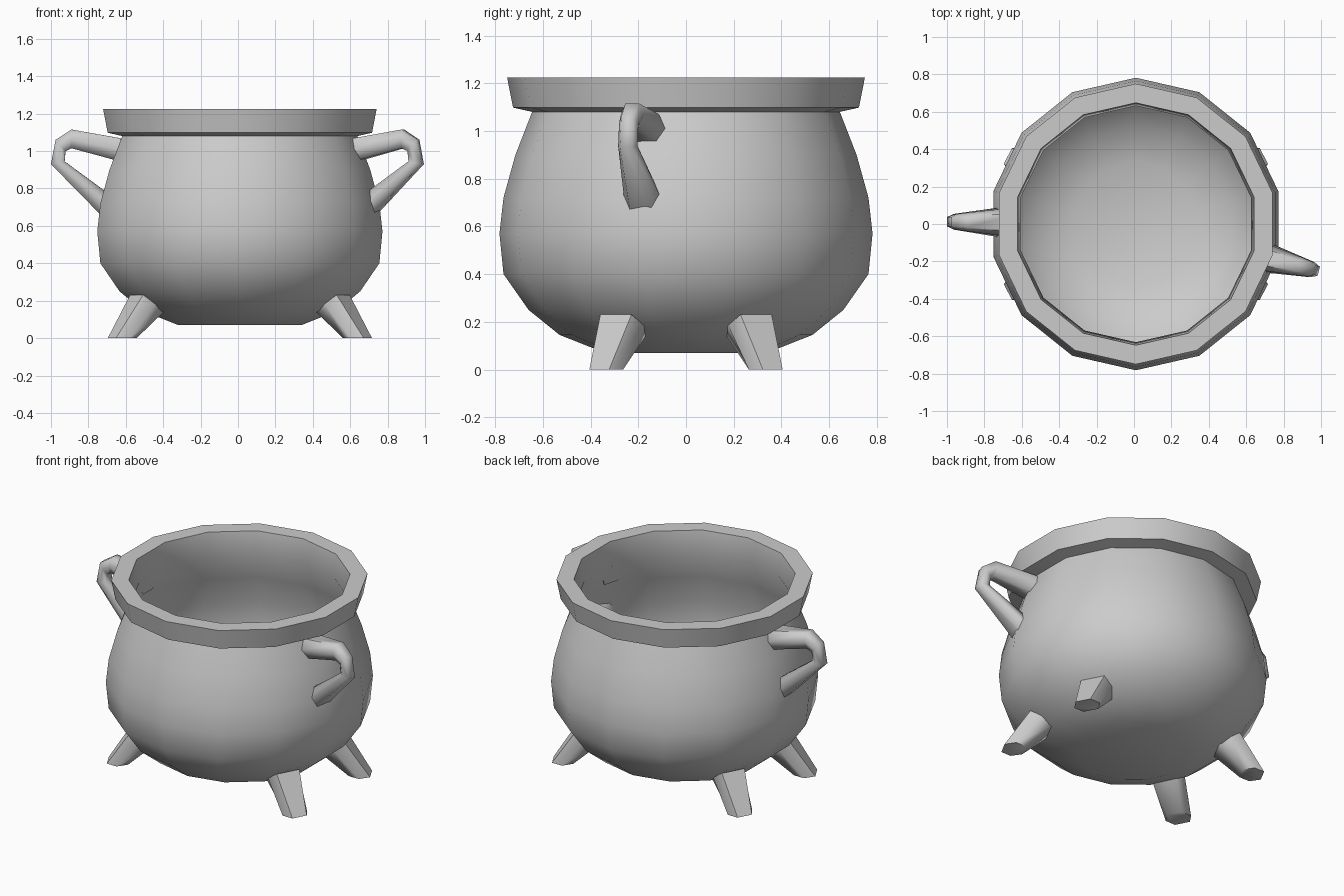
import bpy, bmesh, math
from mathutils import Vector, Matrix

if "Cube" in bpy.data.objects:
    bpy.data.objects.remove(bpy.data.objects["Cube"])

CX = 0.01      # the pot axis sits slightly off the overall centre
SIDES = 14


def loft(name, rings, smooth_angle):
    """Skin a list of equal-length point rings and cap both ends."""
    bm = bmesh.new()
    vs = [[bm.verts.new(p) for p in ring] for ring in rings]
    n = len(vs[0])
    for a, b in zip(vs, vs[1:]):
        for i in range(n):
            j = (i + 1) % n
            bm.faces.new((a[i], a[j], b[j], b[i]))
    bm.faces.new(vs[0])
    bm.faces.new(vs[-1])
    bmesh.ops.recalc_face_normals(bm, faces=bm.faces)
    me = bpy.data.meshes.new(name)
    bm.to_mesh(me)
    bm.free()
    ob = bpy.data.objects.new(name, me)
    bpy.context.collection.objects.link(ob)
    bpy.ops.object.select_all(action='DESELECT')
    ob.select_set(True)
    bpy.context.view_layer.objects.active = ob
    bpy.ops.object.shade_smooth_by_angle(angle=math.radians(smooth_angle))
    return ob


def circle(r, z):
    return [(CX + r * math.sin(2 * math.pi * i / SIDES),
             r * math.cos(2 * math.pi * i / SIDES), z) for i in range(SIDES)]


def limb(name, sections, degrees):
    """Hexagonal limb in a radial plane.
    Section: outer (r, z), inner (r, z), flat half-width, corner half-width."""
    turn = Matrix.Translation((CX, 0, 0)) @ Matrix.Rotation(math.radians(degrees), 4, 'Z')
    rings = []
    for (ro, zo), (ri, zi), flat, wide in sections:
        rm, zm = (ro + ri) / 2, (zo + zi) / 2
        pts = [(ro, -flat, zo), (ro, flat, zo), (rm, wide, zm),
               (ri, flat, zi), (ri, -flat, zi), (rm, -wide, zm)]
        rings.append([turn @ Vector(p) for p in pts])
    return loft(name, rings, 65)


# Pot: outer wall, rim, then thin inner wall
outer = [(0.34, 0.07), (0.53, 0.145), (0.66, 0.25), (0.765, 0.40), (0.782, 0.57),
         (0.765, 0.72), (0.715, 0.90), (0.645, 1.08)]
rim = [(0.725, 1.098), (0.75, 1.225), (0.648, 1.225)]
inner = [(0.632, 1.08), (0.70, 0.90), (0.75, 0.72), (0.767, 0.57), (0.75, 0.405),
         (0.648, 0.262), (0.522, 0.16), (0.335, 0.085)]
loft("cauldron_pot", [circle(r, z) for r, z in outer + rim + inner], 35)

# Four splayed legs
leg = [((0.775, 0.0), (0.65, 0.0), 0.047, 0.08),
       ((0.626, 0.23), (0.50, 0.14), 0.074, 0.10)]
for side, deg in (("back_right", 28), ("back_left", 152),
                  ("front_left", 208), ("front_right", 332)):
    limb("leg_" + side, leg, deg)

# Two looped handles
handle = [((0.635, 1.068), (0.66, 0.95), 0.05, 0.08),
          ((0.90, 1.115), (0.90, 1.015), 0.03, 0.05),
          ((0.985, 1.06), (0.932, 1.0), 0.025, 0.042),
          ((1.01, 0.93), (0.937, 0.945), 0.025, 0.042),
          ((0.735, 0.65), (0.72, 0.785), 0.05, 0.08)]
limb("handle_left", handle, 179.3)
limb("handle_right", handle, -14.5)
